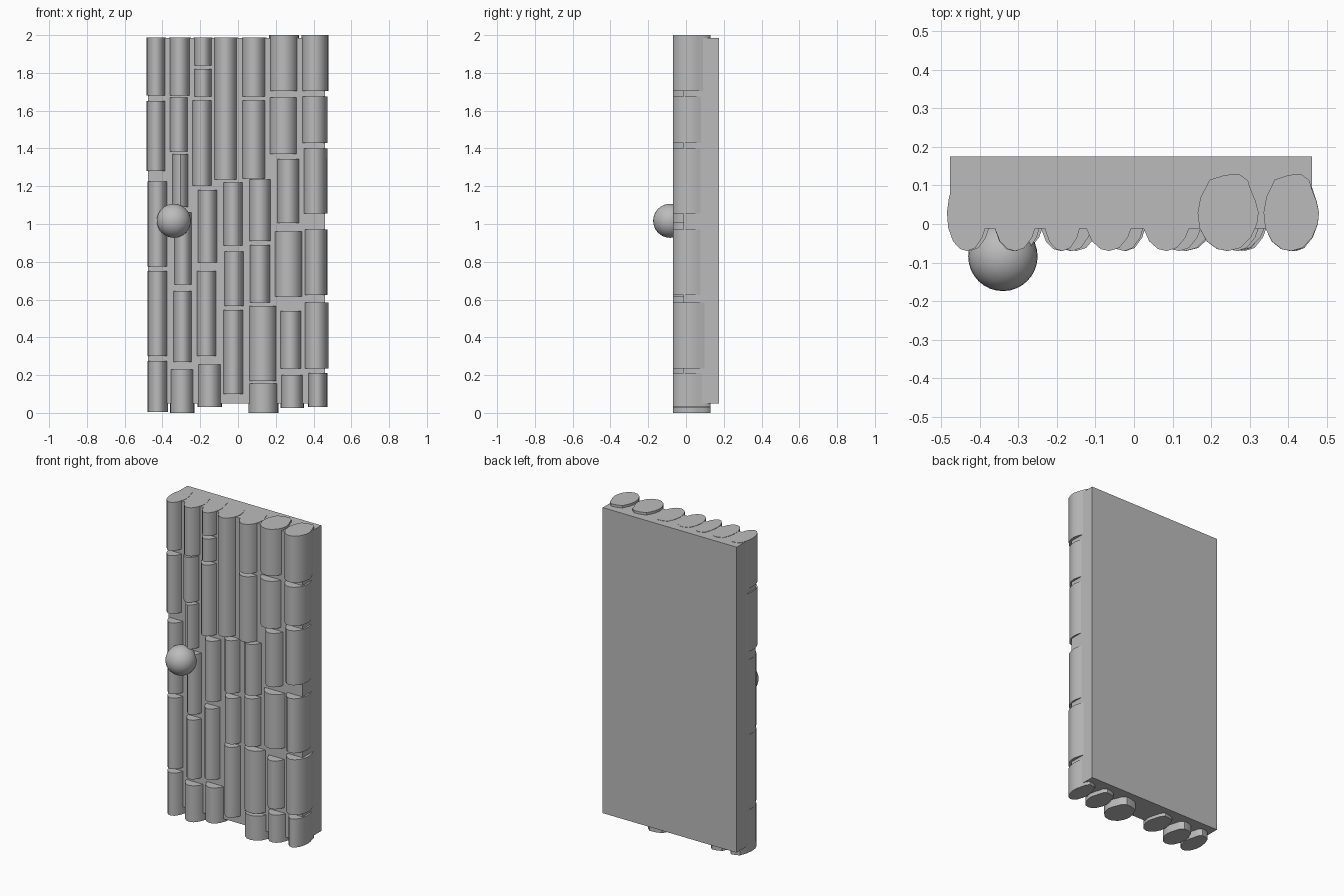
import bpy
import bmesh
from math import radians

default_cube = bpy.data.objects.get("Cube")
if default_cube:
    bpy.data.objects.remove(default_cube, do_unlink=True)

# One grey for the whole door
grey = bpy.data.materials.new("stone_grey")
grey.use_nodes = True
grey.diffuse_color = (0.5, 0.5, 0.5, 1)
grey.node_tree.nodes["Principled BSDF"].inputs["Base Color"].default_value = grey.diffuse_color


def add_object(name, bm, smooth=False):
    """Turn a bmesh into a named grey object."""
    bmesh.ops.recalc_face_normals(bm, faces=bm.faces)
    mesh = bpy.data.meshes.new(name)
    bm.to_mesh(mesh)
    bm.free()
    mesh.materials.append(grey)
    obj = bpy.data.objects.new(name, mesh)
    bpy.context.collection.objects.link(obj)
    if smooth:
        bpy.ops.object.select_all(action="DESELECT")
        obj.select_set(True)
        bpy.context.view_layer.objects.active = obj
        bpy.ops.object.shade_smooth_by_angle(angle=radians(40))
    return obj


def add_block(name, left, right, front, back, bottom, top):
    """Plain box between the given limits."""
    bm = bmesh.new()
    bmesh.ops.create_cube(bm, size=1)
    limits = ((left, right), (front, back), (bottom, top))
    for vert in bm.verts:
        for axis, (low, high) in enumerate(limits):
            vert.co[axis] = high if vert.co[axis] > 0 else low
    return add_object(name, bm)


# Log cross-section: x as a share of the half width, y as real depth
LOG_PROFILE = [
    (-1, .03), (-.94, -.01), (-.7, -.045), (-.35, -.065), (0, -.07), (.4, -.062),
    (.75, -.035), (.95, 0), (1, .03), (.9, .06), (.74, .09), (.65, .113),
    (.35, .13), (-.1, .127), (-.6, .115), (-.9, .07),
]


def add_log(name, left, right, top, bottom):
    """Upright log: the cross-section extruded from bottom to top."""
    bm = bmesh.new()
    middle = (left + right) / 2
    half_width = (right - left) / 2
    ring = [bm.verts.new((middle + u * half_width, y, bottom)) for u, y in LOG_PROFILE]
    base = bm.faces.new(ring)
    result = bmesh.ops.extrude_face_region(bm, geom=[base], use_keep_orig=True)
    raised = [v for v in result["geom"] if isinstance(v, bmesh.types.BMVert)]
    bmesh.ops.translate(bm, verts=raised, vec=(0, 0, top - bottom))
    return add_object(name, bm, smooth=True)


def add_column(name, *logs):
    """Logs of one column from top to bottom, given in hundredths."""
    for index, sizes in enumerate(logs):
        add_log(f"{name}_log_{index + 1}", *(size / 100 for size in sizes))


# Backing slab
add_block("backing_slab", -.477, .461, -.012, .175, .05, 1.985)

# Seven columns of logs: left, right, top, bottom
add_column("far_right_side",
           (-48.5, -38, 198.7, 168), (-48.5, -38, 165, 128), (-48, -37, 122.5, 77.5),
           (-48, -37, 75, 30), (-48, -37, 27.5, .5))
add_column("right_side",
           (-36.5, -25, 198.7, 168), (-36.5, -26, 167, 138.5), (-35, -26, 137, 109),
           (-34, -24, 106, 68), (-34.5, -24, 64.5, 27), (-36, -23, 23, 0))
add_column("inner_right",
           (-23.5, -13.5, 198.7, 184), (-23.5, -13.5, 182, 167.5), (-24.5, -13.5, 165.5, 120.5),
           (-21.5, -10.5, 118, 79.5), (-22, -11, 75, 30), (-21.5, -8.5, 25.5, 3))
add_column("middle",
           (-12.8, 0, 198.7, 123.5), (-8, 3, 122, 88.5), (-7.5, 3.5, 85.5, 56.5),
           (-8, 3.2, 54.5, 10))
add_column("inner_left",
           (2, 15, 198.7, 167.5), (2, 15, 165.5, 124), (5.5, 18, 123.5, 91),
           (6, 17.5, 89, 58.5), (5.5, 21, 56.5, 17), (5.5, 21.5, 15.5, 0))
add_column("left_side",
           (16.5, 32.3, 200, 170.5), (16.5, 32, 167, 137), (20.5, 33, 134.5, 100.5),
           (19, 34.7, 96, 61.5), (22, 34, 54, 23.5), (22.5, 35, 20, 2.5))
add_column("far_left_side",
           (33.6, 48, 200, 170.5), (33.6, 47.5, 167.5, 143), (34.5, 47.3, 140, 105.5),
           (35, 47.3, 97, 62.5), (35, 48, 58.5, 23.5), (37, 47.3, 21, 3))

# Round door knob
knob_mesh = bmesh.new()
bmesh.ops.create_uvsphere(knob_mesh, u_segments=32, v_segments=16, radius=.09)
knob = add_object("door_knob", knob_mesh, smooth=True)
knob.location = (-.34, -.084, 1.017)
